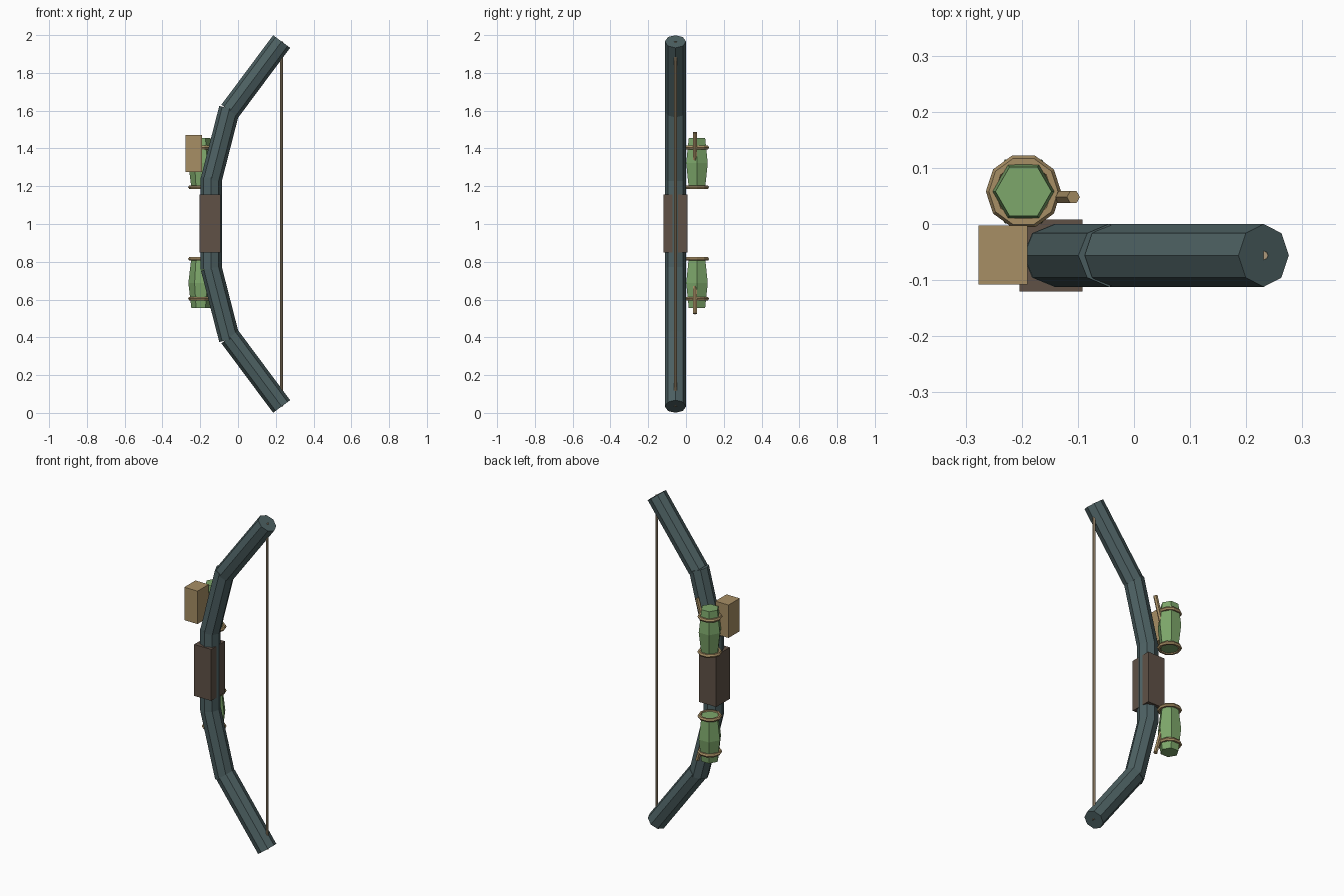
import bpy, bmesh, math
from mathutils import Vector

if "Cube" in bpy.data.objects:
    bpy.data.objects.remove(bpy.data.objects["Cube"], do_unlink=True)


def material(name, rgb):
    m = bpy.data.materials.new(name)
    m.use_nodes = True
    m.diffuse_color = (*rgb, 1)
    m.node_tree.nodes["Principled BSDF"].inputs["Base Color"].default_value = (*rgb, 1)
    return m


slate = material("slate wood", (0.075, 0.12, 0.125))
brown = material("dark brown leather", (0.115, 0.083, 0.062))
tan = material("tan wood", (0.39, 0.275, 0.13))
green = material("green", (0.205, 0.385, 0.145))
cord = material("pale cord", (0.42, 0.32, 0.2))


def finish(bm, name, mat):
    bmesh.ops.recalc_face_normals(bm, faces=bm.faces)
    me = bpy.data.meshes.new(name)
    bm.to_mesh(me)
    bm.free()
    me.materials.append(mat)
    ob = bpy.data.objects.new(name, me)
    bpy.context.collection.objects.link(ob)
    return ob


def rod(name, start, end, radii, sides, mat):
    """Straight rod in an xz plane, with evenly spaced radii along it."""
    a, b = Vector(start), Vector(end)
    d = (b - a).normalized()
    v = Vector((0, 1, 0))
    u = v.cross(d)
    bm = bmesh.new()
    rings = []
    for i, r in enumerate(radii):
        c = a.lerp(b, i / (len(radii) - 1))
        angles = [2 * math.pi * k / sides for k in range(sides)]
        rings.append([bm.verts.new(c + r * (math.cos(t) * u + math.sin(t) * v)) for t in angles])
    for lo, hi in zip(rings, rings[1:]):
        for k in range(sides):
            n = (k + 1) % sides
            bm.faces.new((lo[k], lo[n], hi[n], hi[k]))
    bm.faces.new(rings[0])
    bm.faces.new(rings[-1])
    return finish(bm, name, mat)


def box(name, lo, hi, mat):
    lo, hi = Vector(lo), Vector(hi)
    bm = bmesh.new()
    bmesh.ops.create_cube(bm, size=1)
    bmesh.ops.scale(bm, vec=hi - lo, verts=bm.verts)
    bmesh.ops.translate(bm, vec=(lo + hi) / 2, verts=bm.verts)
    return finish(bm, name, mat)


def ring(name, center, mat):
    bpy.ops.mesh.primitive_torus_add(location=center, major_radius=0.056, minor_radius=0.011,
                                     major_segments=10, minor_segments=6)
    ob = bpy.context.object
    ob.name = name
    ob.data.materials.append(mat)


# Bow body, grip and string
Y = -0.056
R = 0.056
rod("limb_middle", (-0.142, Y, 0.76), (-0.142, Y, 1.245), (R, R), 8, slate)
box("grip", (-0.204, -0.12, 0.85), (-0.092, 0.008, 1.155), brown)
rod("bow_string", (0.231, Y, 0.034), (0.231, Y, 1.966), (0.008, 0.008), 8, cord)
box("sight_block", (-0.277, -0.108, 1.275), (-0.19, -0.003, 1.47), tan)

# Parts repeated above and below the grip
for side, s in (("upper", 1), ("lower", -1)):
    def at(x, y, h):
        return (x, y, 1 + s * h)

    rod(side + "_inner_limb", at(-0.142, Y, 0.233), at(-0.045, Y, 0.611), (R, R), 8, slate)
    rod(side + "_outer_limb", at(-0.043, Y, 0.598), at(0.231, Y, 0.966), (R, R), 8, slate)

    # Hexagonal canister with two bands and a peg
    cx, cy, shift = -0.197, 0.058, 0.005 * s
    rod(side + "_canister", at(cx, cy, 0.185 + shift), at(cx, cy, 0.45 + shift),
        (0.05, 0.066, 0.05), 6, green)
    for band, h in (("inner", 0.19), ("outer", 0.4)):
        ring(side + "_" + band + "_band", at(cx, cy, h + shift), tan)
    rod(side + "_peg", at(-0.148, 0.048, 0.335 + shift), at(-0.108, 0.048, 0.48 + shift),
        (0.012, 0.012), 6, tan)
